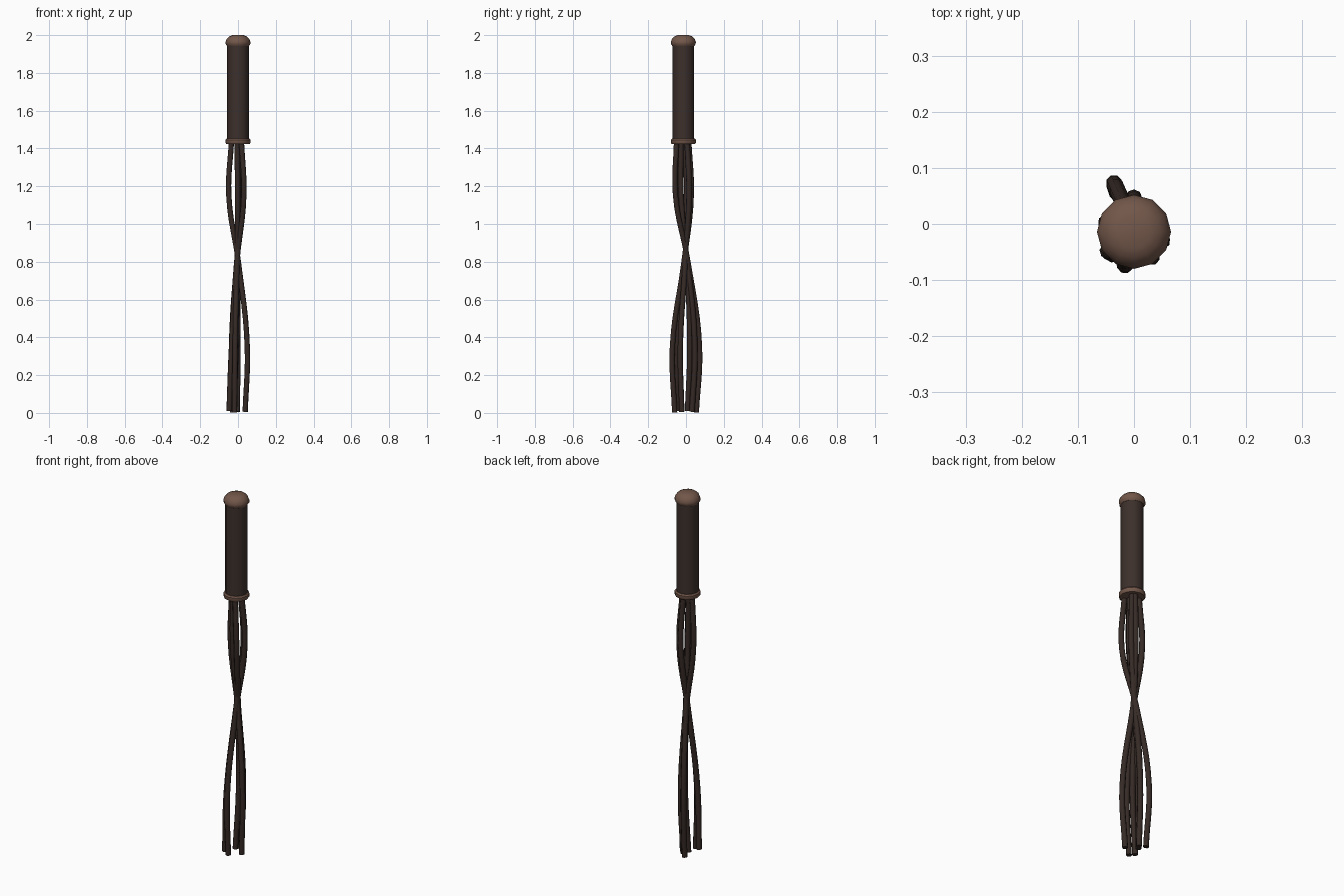
import bpy, bmesh, math

if "Cube" in bpy.data.objects:
    bpy.data.objects.remove(bpy.data.objects["Cube"])

CY = -0.014  # handle axis sits slightly forward


def material(name, rgb):
    m = bpy.data.materials.new(name)
    m.diffuse_color = (*rgb, 1)
    m.use_nodes = True
    m.node_tree.nodes["Principled BSDF"].inputs["Base Color"].default_value = m.diffuse_color
    return m


leather = material("dark_leather", (0.045, 0.029, 0.024))
strap = material("strand_leather", (0.036, 0.023, 0.019))
trim = material("brown_trim", (0.17, 0.095, 0.068))


def lathe(name, profile, mat, sides=12):
    """Revolve a closed (radius, z) profile that starts and ends on the axis."""
    bm = bmesh.new()
    rings = []
    for r, z in profile:
        rings.append([bm.verts.new((r * math.cos(a), r * math.sin(a) + CY, z))
                      for a in (2 * math.pi * i / sides for i in range(sides))])
    for lo, hi in zip(rings, rings[1:]):
        for i in range(sides):
            j = (i + 1) % sides
            bm.faces.new((lo[i], lo[j], hi[j], hi[i]))
    bm.faces.new(rings[0][::-1])
    bm.faces.new(rings[-1])
    me = bpy.data.meshes.new(name)
    bm.to_mesh(me)
    bm.free()
    ob = bpy.data.objects.new(name, me)
    bpy.context.collection.objects.link(ob)
    me.materials.append(mat)
    bpy.context.view_layer.objects.active = ob
    ob.select_set(True)
    bpy.ops.object.shade_smooth_by_angle(angle=math.radians(35))
    ob.select_set(False)
    return ob


# Grip, domed pommel and lower collar
lathe("handle", [(0.057, 1.435), (0.057, 1.95)], leather)
lathe("pommel", [(0.058, 1.942), (0.065, 1.952), (0.066, 1.964),
                 (0.060, 1.980), (0.047, 1.993), (0.029, 2.0)], trim)
lathe("collar", [(0.062, 1.424), (0.066, 1.430), (0.066, 1.446), (0.060, 1.453)], trim)

# Strands: (x, y) of the lower bulge, then (x, y) of the loose end
strands = [
    ((-0.035, 0.072), (-0.030, 0.055)),
    ((0.049, -0.030), (0.038, -0.022)),
    ((-0.034, -0.052), (-0.047, -0.048)),
    ((-0.015, -0.072), (-0.018, -0.060)),
    ((0.000, 0.047), (-0.005, 0.032)),
    ((-0.010, 0.020), (-0.022, 0.008)),
]


def strand(name, bulge, end, tip):
    # The upper half bows out opposite the lower half, crossing in the middle
    bx, by = bulge
    path = [(-0.62 * bx - 0.004, -0.45 * by - 0.018, 1.445),
            (-0.95 * bx - 0.002, -0.58 * by - 0.014, 1.15),
            (0.10 * bx - 0.003, 0.15 * by, 0.80),
            (bx, by, 0.35),
            (end[0], end[1], tip)]
    cu = bpy.data.curves.new(name, 'CURVE')
    cu.dimensions = '3D'
    cu.bevel_depth = 0.0145
    cu.bevel_resolution = 2
    cu.resolution_u = 6
    cu.use_fill_caps = True
    sp = cu.splines.new('BEZIER')
    sp.bezier_points.add(len(path) - 1)
    for p, co in zip(sp.bezier_points, path):
        p.co = co
        p.handle_left_type = p.handle_right_type = 'AUTO'
    cu.materials.append(strap)
    bpy.context.collection.objects.link(bpy.data.objects.new(name, cu))


for i, (b, e) in enumerate(strands):
    strand(f"strand_{i + 1}", b, e, 0.002 + 0.004 * (i % 3))
